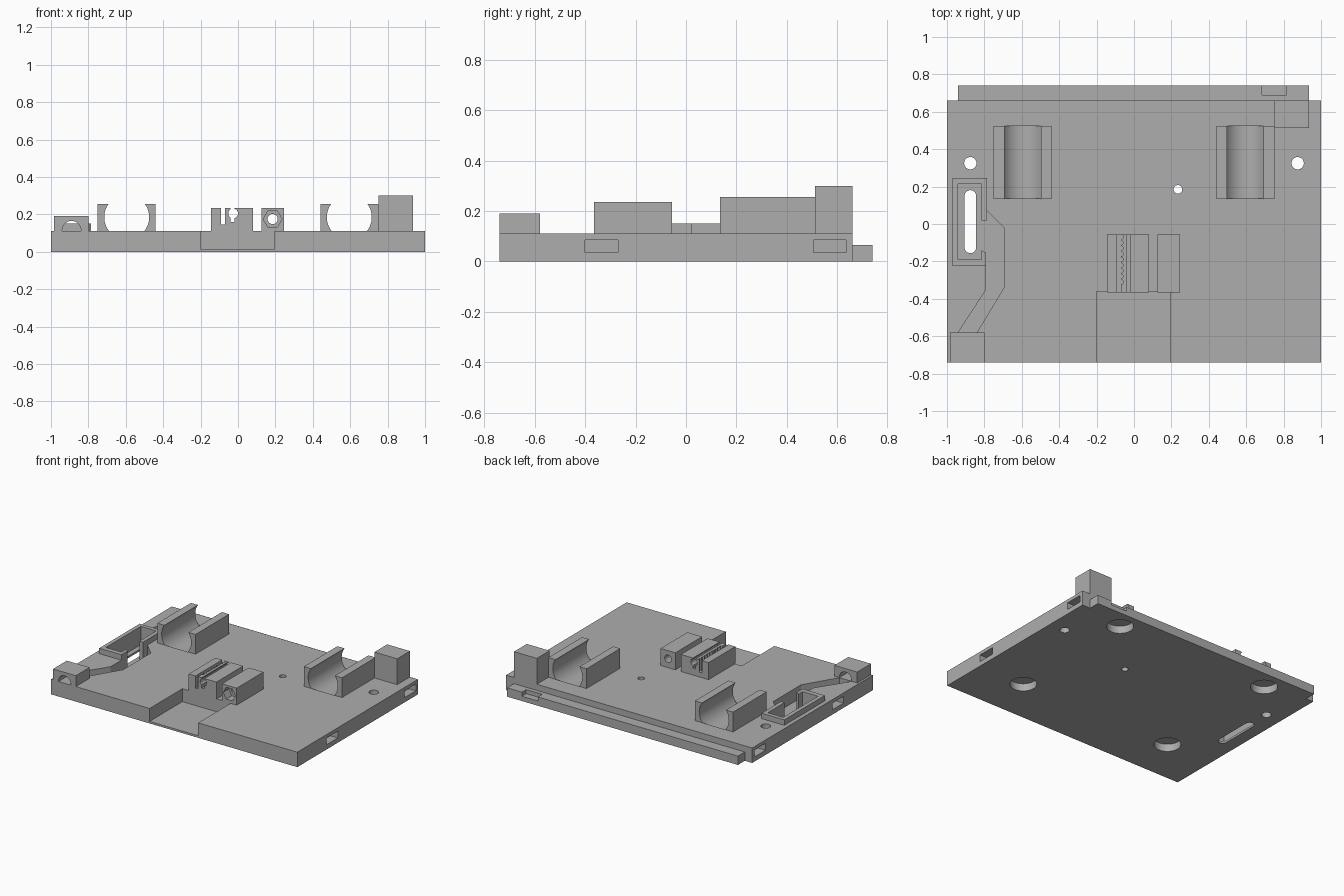
import bpy, bmesh
from math import cos, sin, pi, radians
from mathutils import Vector

cube = bpy.data.objects.get("Cube")
if cube:
    bpy.data.objects.remove(cube, do_unlink=True)

grey = bpy.data.materials.new("plain_grey")
grey.use_nodes = True
colour = (0.42, 0.42, 0.42, 1)
grey.diffuse_color = colour
grey.node_tree.nodes["Principled BSDF"].inputs["Base Color"].default_value = colour
parts = []


def prism(name, outline, lo, hi, axis="z"):
    """Extrude an outline along z, y or x."""
    place = {"z": lambda u, v: (u, v, lo), "y": lambda u, v: (u, lo, v),
             "x": lambda u, v: (lo, u, v)}[axis]
    step = {"z": (0, 0, hi - lo), "y": (0, hi - lo, 0), "x": (hi - lo, 0, 0)}[axis]
    bm = bmesh.new()
    face = bm.faces.new([bm.verts.new(place(u, v)) for u, v in outline])
    new = bmesh.ops.extrude_face_region(bm, geom=[face])["geom"]
    bmesh.ops.translate(bm, vec=Vector(step),
                        verts=[g for g in new if isinstance(g, bmesh.types.BMVert)])
    bmesh.ops.recalc_face_normals(bm, faces=bm.faces)
    mesh = bpy.data.meshes.new(name)
    bm.to_mesh(mesh)
    bm.free()
    mesh.materials.append(grey)
    obj = bpy.data.objects.new(name, mesh)
    bpy.context.collection.objects.link(obj)
    return obj


def box(name, x0, x1, y0, y1, z0, z1):
    return prism(name, [(x0, y0), (x1, y0), (x1, y1), (x0, y1)], z0, z1)


def ring(u, v, r, n=40):
    return [(u + r * cos(2 * pi * i / n), v + r * sin(2 * pi * i / n)) for i in range(n)]


def combine(target, tool, operation="DIFFERENCE"):
    """Apply a boolean and discard the tool."""
    mod = target.modifiers.new("shape", "BOOLEAN")
    mod.operation, mod.solver, mod.object = operation, "EXACT", tool
    bpy.context.view_layer.objects.active = target
    bpy.ops.object.modifier_apply(modifier=mod.name)
    bpy.data.objects.remove(tool, do_unlink=True)


def part(obj):
    parts.append(obj)
    return obj


TOP, FLOOR = 0.11, 0.015

# Base plate with rear tongue
plate = part(box("base_plate", -1, 1, -0.74, 0.66, 0, TOP))
combine(plate, box("tongue", -0.94, 0.935, 0.6, 0.74, 0, 0.065), "UNION")
combine(plate, box("tongue_notch", 0.685, 0.815, 0.69, 0.8, 0.035, 0.085))

# Front recess
combine(plate, box("front_recess", -0.2, 0.195, -0.8, -0.36, FLOOR, 0.2))

# Round pockets underneath and slots in the side edges
for side in (-1, 1):
    for y in (-0.4, 0.6):
        combine(plate, prism("round_pocket", ring(side * 0.625, y, 0.09), -0.1, 0.055))
    for y in (-0.335, 0.57):
        x0, x1 = sorted((side * 0.94, side * 1.1))
        combine(plate, box("edge_slot", x0, x1, y - 0.065, y + 0.065, 0.035, 0.085))

# Screw holes
for x, y, r in ((-0.875, 0.325, 0.033), (0.875, 0.325, 0.033), (0.235, 0.185, 0.023)):
    combine(plate, prism("screw_hole", ring(x, y, r, 32), -0.1, 0.3))

# Switch tray: raised rim, sunken pocket, cable groove and long slot
tray = part(box("tray_rim", -0.97, -0.785, -0.225, 0.245, TOP, 0.15))
groove = [(-0.85, 0.02), (-0.785, 0.02), (-0.785, 0.07), (-0.695, -0.02),
          (-0.695, -0.34), (-0.84, -0.58), (-0.94, -0.58), (-0.79, -0.35),
          (-0.79, -0.155), (-0.815, -0.14), (-0.85, -0.14)]
for body in (plate, tray):
    combine(body, box("tray_pocket", -0.94, -0.815, -0.19, 0.215, FLOOR, 0.3))
    combine(body, prism("cable_groove", groove, FLOOR, 0.3))
slot = []
for y, start in ((0.15, 0), (-0.125, pi)):
    slot += [(-0.875 + 0.031 * cos(start + pi * i / 12),
              y + 0.031 * sin(start + pi * i / 12)) for i in range(13)]
combine(plate, prism("long_slot", slot, -0.1, 0.3))

# Cable exit block with an arched tunnel
exit_block = part(box("cable_exit_block", -0.985, -0.8, -0.74, -0.58, TOP, 0.19))
arch = [(-0.89 + 0.05 * cos(pi * i / 20), 0.115 + 0.05 * sin(pi * i / 20)) for i in range(21)]
arch += [(-0.94, 0.05), (-0.84, 0.05)]
combine(exit_block, prism("tunnel", arch, -0.8, -0.5, "y"))

# Bearing cradles
for side, label in ((-1, "right"), (1, "left")):
    mid = side * 0.595
    cradle = part(box(label + "_bearing_cradle", mid - 0.155, mid + 0.155,
                      0.135, 0.525, TOP, 0.255))
    combine(cradle, prism("bearing_bore", ring(mid, 0.185, 0.12, 64), 0, 0.6, "y"))
    combine(plate, prism("bearing_bore", ring(mid, 0.185, 0.12, 64), 0.135, 0.525, "y"))

# Rear stop block
part(box("rear_stop_block", 0.75, 0.935, 0.512, 0.66, TOP, 0.3))

# Belt clamp: toothed slit and a slit with a round bore
clamp = part(box("belt_clamp", -0.145, 0.08, -0.365, -0.055, TOP, 0.235))
combine(clamp, box("belt_slit", -0.09, -0.07, -0.5, 0, 0.145, 0.3))
for i in range(9):
    combine(clamp, prism("belt_tooth", ring(-0.07, -0.31 + 0.03 * i, 0.0125, 12), 0.145, 0.3))
combine(clamp, box("plain_slit", -0.04, -0.018, -0.5, 0, 0.16, 0.3))
combine(clamp, prism("slit_bore", ring(-0.026, 0.205, 0.026, 32), -0.5, 0, "y"))

# Tension screw block with a hexagonal nut pocket
screw_block = part(box("tension_screw_block", 0.125, 0.245, -0.365, -0.055, TOP, 0.235))
combine(screw_block, prism("screw_bore", ring(0.185, 0.175, 0.027, 32), -0.5, 0, "y"))
combine(screw_block, prism("nut_pocket", ring(0.185, 0.175, 0.05, 6), -0.5, -0.3, "y"))

# Smooth the bores, keep the edges sharp
bpy.ops.object.select_all(action="DESELECT")
for obj in parts:
    obj.select_set(True)
bpy.context.view_layer.objects.active = plate
bpy.ops.object.shade_smooth_by_angle(angle=radians(30))
